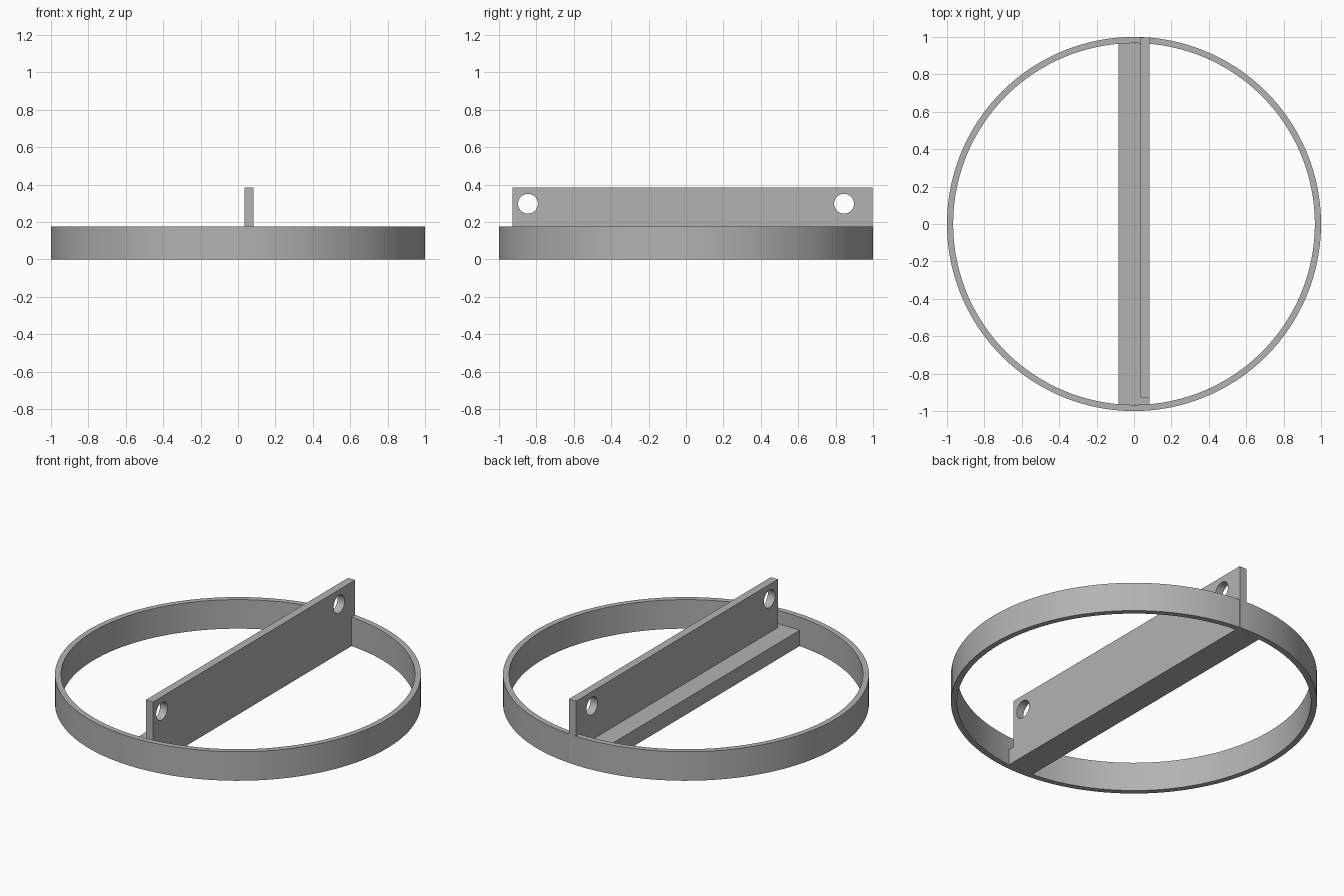
import bpy
import bmesh
import math

cube = bpy.data.objects.get("Cube")
if cube:
    bpy.data.objects.remove(cube, do_unlink=True)

RING_H, SHELF_H, TOP_H = 0.175, 0.095, 0.385
R_OUT, R_IN, SEGMENTS = 1.0, 0.967, 128
HALF_W, WALL = 0.083, 0.048

grey = bpy.data.materials.new("plain grey")
grey.use_nodes = True
colour = (0.45, 0.45, 0.45, 1)
grey.diffuse_color = colour
grey.node_tree.nodes["Principled BSDF"].inputs["Base Color"].default_value = colour


def make_object(name, bm):
    bmesh.ops.recalc_face_normals(bm, faces=bm.faces)
    mesh = bpy.data.meshes.new(name)
    bm.to_mesh(mesh)
    bm.free()
    mesh.materials.append(grey)
    obj = bpy.data.objects.new(name, mesh)
    bpy.context.collection.objects.link(obj)
    return obj


def extrude_profile(name, points, depth):
    """Extrude a closed outline of 3D points along +x."""
    bm = bmesh.new()
    face = bm.faces.new([bm.verts.new(p) for p in points])
    result = bmesh.ops.extrude_face_region(bm, geom=[face])
    moved = [v for v in result["geom"] if isinstance(v, bmesh.types.BMVert)]
    bmesh.ops.translate(bm, verts=moved, vec=(depth, 0, 0))
    return make_object(name, bm)


# Ring: rectangular section swept around the vertical axis
bm = bmesh.new()
section = [(R_IN, 0), (R_OUT, 0), (R_OUT, RING_H), (R_IN, RING_H)]
loops = []
for i in range(SEGMENTS):
    a = 2 * math.pi * i / SEGMENTS
    loops.append([bm.verts.new((r * math.cos(a), r * math.sin(a), z))
                  for r, z in section])
for i, loop in enumerate(loops):
    following = loops[(i + 1) % SEGMENTS]
    for j in range(4):
        k = (j + 1) % 4
        bm.faces.new((loop[j], following[j], following[k], loop[k]))
ring = make_object("ring", bm)
bpy.context.view_layer.objects.active = ring
ring.select_set(True)
bpy.ops.object.shade_smooth_by_angle(angle=math.radians(30))
ring.select_set(False)

# Shelf: low flange of the angle bar, spanning the ring
END = 0.966
x0 = -HALF_W
extrude_profile("shelf", [(x0, -END, 0), (x0, END, 0),
                          (x0, END, SHELF_H), (x0, -END, SHELF_H)],
                2 * HALF_W - WALL)

# Upright: tall flange, stepped at the front and flush with the ring at the back
BACK, FRONT = 0.998, -0.927
x1 = HALF_W - WALL
upright = extrude_profile("upright", [(x1, -END, 0), (x1, BACK, 0),
                                      (x1, BACK, TOP_H), (x1, FRONT, TOP_H),
                                      (x1, FRONT, SHELF_H), (x1, -END, SHELF_H)],
                          WALL)

# Bolt holes through both ends of the upright
for side in (-1, 1):
    bpy.ops.mesh.primitive_cylinder_add(
        vertices=48, radius=0.053, depth=0.3,
        location=(x1, side * 0.845, 0.298), rotation=(0, math.pi / 2, 0))
    cutter = bpy.context.object
    cutter.name = "hole_cutter"
    cutter.data.materials.append(grey)
    cutter.hide_render = True
    cutter.hide_viewport = True
    cut = upright.modifiers.new("bolt hole", "BOOLEAN")
    cut.operation = "DIFFERENCE"
    cut.solver = "EXACT"
    cut.object = cutter
